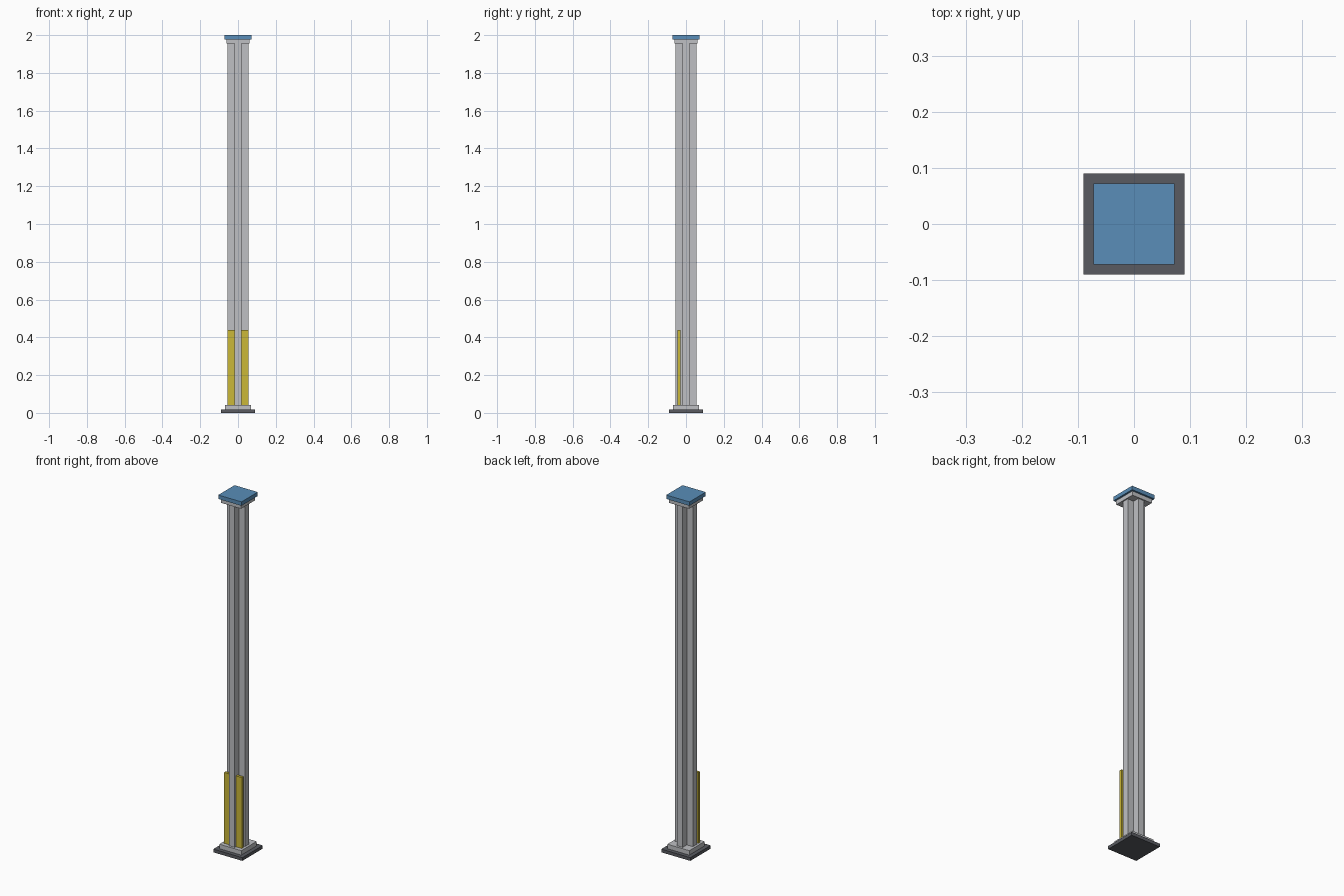
import bpy, bmesh

cube = bpy.data.objects.get("Cube")
if cube:
    bpy.data.objects.remove(cube, do_unlink=True)


def material(name, r, g, b):
    m = bpy.data.materials.new(name)
    m.use_nodes = True
    m.diffuse_color = (r, g, b, 1)
    m.node_tree.nodes["Principled BSDF"].inputs["Base Color"].default_value = (r, g, b, 1)
    return m


steel = material("light grey", 0.52, 0.53, 0.55)
dark = material("dark grey", 0.10, 0.105, 0.12)
blue = material("blue", 0.10, 0.27, 0.48)
yellow = material("yellow", 0.60, 0.48, 0.04)


def prism(name, outline, z0, z1, mat):
    """Extrude a flat outline from z0 up to z1."""
    bm = bmesh.new()
    base = bm.faces.new([bm.verts.new((x, y, z0)) for x, y in outline])
    top = bmesh.ops.extrude_face_region(bm, geom=[base])["geom"]
    verts = [v for v in top if isinstance(v, bmesh.types.BMVert)]
    bmesh.ops.translate(bm, verts=verts, vec=(0, 0, z1 - z0))
    bmesh.ops.recalc_face_normals(bm, faces=bm.faces)
    mesh = bpy.data.meshes.new(name)
    bm.to_mesh(mesh)
    bm.free()
    mesh.materials.append(mat)
    ob = bpy.data.objects.new(name, mesh)
    bpy.context.collection.objects.link(ob)
    return ob


def rect(x0, x1, y0, y1):
    return [(x0, y0), (x1, y0), (x1, y1), (x0, y1)]


def square(h):
    return rect(-h, h, -h, h)


# Stepped foot
prism("base_plate", square(0.09), 0, 0.018, dark)
prism("plinth", square(0.068), 0.018, 0.043, steel)

# Cross-shaped shaft: one corner of the profile turned four times
reach, half = 0.055, 0.018
cross = []
corner = [(reach, -half), (reach, half), (half, half)]
for turn in range(4):
    cross += corner
    corner = [(-y, x) for x, y in corner]
prism("shaft", cross, 0.043, 1.955, steel)

# Stepped head
prism("capital", square(0.062), 1.955, 1.978, steel)
prism("cap_plate", square(0.072), 1.978, 2.0, blue)

# Guard plates in the two front notches
for side, s in (("left", 1), ("right", -1)):
    x0, x1 = sorted((s * half, s * 0.055))
    prism(side + "_guard_plate", rect(x0, x1, -0.045, -0.03), 0.043, 0.44, yellow)
